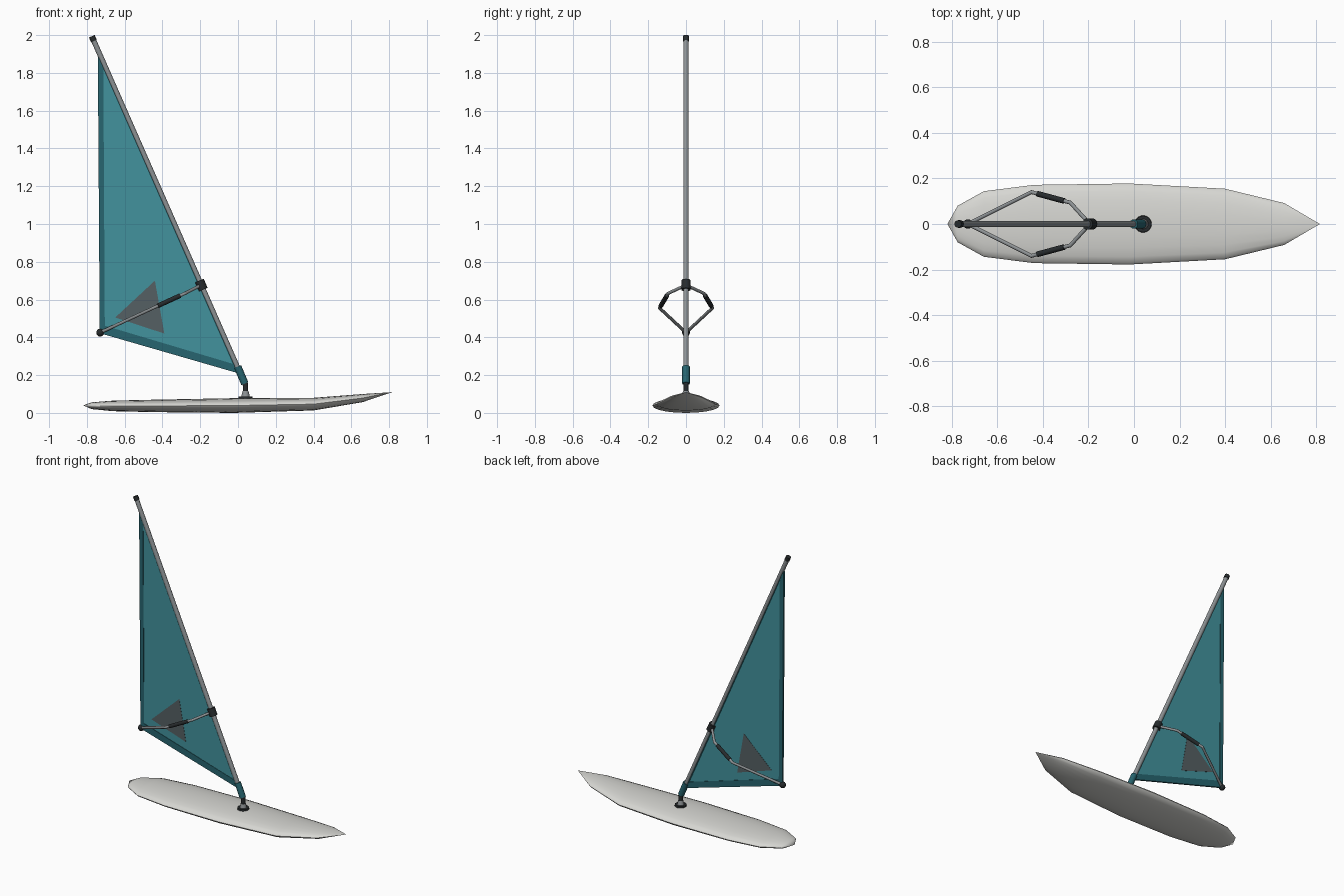
import bpy, bmesh
from math import pi, sin, cos, radians
from mathutils import Vector

if "Cube" in bpy.data.objects:
    bpy.data.objects.remove(bpy.data.objects["Cube"])


def material(name, rgb):
    m = bpy.data.materials.new(name)
    m.diffuse_color = (*rgb, 1)
    m.use_nodes = True
    m.node_tree.nodes["Principled BSDF"].inputs["Base Color"].default_value = m.diffuse_color
    return m


TEAL = material("teal_cloth", (0.055, 0.29, 0.34))
DARK_TEAL = material("dark_teal", (0.02, 0.13, 0.16))
BLACK = material("black_rubber", (0.02, 0.024, 0.026))
WINDOW = material("window_grey", (0.09, 0.115, 0.125))
METAL = material("mast_grey", (0.27, 0.29, 0.30))
HULL = material("board_white", (0.68, 0.68, 0.65))


def finish(name, bm, mat, angle=40):
    bmesh.ops.recalc_face_normals(bm, faces=bm.faces)
    me = bpy.data.meshes.new(name)
    bm.to_mesh(me)
    bm.free()
    ob = bpy.data.objects.new(name, me)
    bpy.context.collection.objects.link(ob)
    me.materials.append(mat)
    bpy.ops.object.select_all(action='DESELECT')
    ob.select_set(True)
    bpy.context.view_layer.objects.active = ob
    bpy.ops.object.shade_smooth_by_angle(angle=radians(angle))
    return ob


def rod(name, a, b, r1, mat, r2=None, sides=16):
    """Cylinder or cone between two points."""
    a, b = Vector(a), Vector(b)
    d = b - a
    bm = bmesh.new()
    bmesh.ops.create_cone(bm, cap_ends=True, segments=sides, radius1=r1,
                          radius2=r1 if r2 is None else r2, depth=d.length)
    bmesh.ops.rotate(bm, verts=bm.verts, matrix=d.to_track_quat('Z', 'Y').to_matrix())
    bmesh.ops.translate(bm, verts=bm.verts, vec=(a + b) / 2)
    return finish(name, bm, mat)


def ball(name, c, r, mat):
    bm = bmesh.new()
    bmesh.ops.create_uvsphere(bm, u_segments=14, v_segments=8, radius=r)
    bmesh.ops.translate(bm, verts=bm.verts, vec=c)
    return finish(name, bm, mat)


def panel(name, pts, thick, mat):
    """Flat polygon in the xz plane, extruded evenly about y = 0."""
    bm = bmesh.new()
    f = bm.faces.new([bm.verts.new((x, -thick / 2, z)) for x, z in pts])
    new = bmesh.ops.extrude_face_region(bm, geom=[f])["geom"]
    bmesh.ops.translate(bm, vec=(0, thick, 0),
                        verts=[v for v in new if isinstance(v, bmesh.types.BMVert)])
    return finish(name, bm, mat)


# Board: elliptical sections (x, half width, bottom z, top z) between two tips
stations = [(-0.775, 0.080, 0.020, 0.056), (-0.66, 0.144, 0.009, 0.065),
            (-0.44, 0.172, 0.004, 0.070), (-0.02, 0.178, 0.0, 0.078),
            (0.40, 0.155, 0.013, 0.080), (0.66, 0.092, 0.057, 0.100)]
N = 20
bm = bmesh.new()
rings = []
for x, w, lo, hi in stations:
    mid, h = (lo + hi) / 2, (hi - lo) / 2
    rings.append([bm.verts.new((x, w * cos(2 * pi * i / N), mid + h * sin(2 * pi * i / N)))
                  for i in range(N)])
for r, s in zip(rings, rings[1:]):
    for i in range(N):
        bm.faces.new((r[i], r[(i + 1) % N], s[(i + 1) % N], s[i]))
for ring, tip in ((rings[0], (-0.82, 0, 0.040)), (rings[-1], (0.817, 0, 0.110))):
    t = bm.verts.new(tip)
    for i in range(N):
        bm.faces.new((ring[i], ring[(i + 1) % N], t))
finish("board", bm, HULL, 50)

# Mast foot: plate, collar, rubber joint and sleeve
rod("mast_plate", (0.04, 0, 0.072), (0.04, 0, 0.088), 0.038, BLACK, 0.036, 24)
rod("mast_collar", (0.04, 0, 0.088), (0.04, 0, 0.115), 0.022, METAL, 0.016)
rod("rubber_joint", (0.04, 0, 0.108), (0.04, 0, 0.152), 0.014, BLACK)
ball("joint_ball", (0.038, 0, 0.152), 0.015, BLACK)
rod("mast_sleeve", (0.036, 0, 0.155), (-0.002, 0, 0.245), 0.020, DARK_TEAL)

# Mast: straight raked tube with end cap and boom clamp
foot, head = Vector((0.0, 0, 0.235)), Vector((-0.774, 0, 1.994))
axis = (head - foot).normalized()
rod("mast", foot, head - axis * 0.02, 0.014, METAL)
rod("mast_cap", head - axis * 0.028, head, 0.0165, BLACK)
clamp = foot + (head - foot) * 0.251
rod("boom_clamp", clamp - axis * 0.026, clamp + axis * 0.026, 0.025, BLACK)

# Sail: cloth, hems and window
panel("sail", [(-0.738, 1.885), (-0.725, 0.43), (-0.005, 0.225), (-0.005, 0.25),
               (-0.725, 1.885)], 0.008, TEAL)
panel("leech_hem", [(-0.742, 1.885), (-0.732, 0.43), (-0.705, 0.43), (-0.713, 1.83)],
      0.014, DARK_TEAL)
panel("foot_hem", [(-0.732, 0.422), (0.008, 0.208), (-0.008, 0.254), (-0.72, 0.466)],
      0.013, DARK_TEAL)
panel("luff_hem", [(-0.741, 1.885), (-0.024, 0.25), (0.0, 0.25), (-0.72, 1.885)],
      0.016, DARK_TEAL)
panel("sail_window", [(-0.65, 0.505), (-0.39, 0.42), (-0.44, 0.70)], 0.011, WINDOW)

# Wishbone boom: one bent tube and grip on each side
clew = Vector((-0.73, 0, 0.425))
ball("clew_fitting", clew, 0.021, BLACK)
for side, label in ((-1, "front"), (1, "back")):
    path = [clew, Vector((-0.45, side * 0.140, 0.555)),
            Vector((-0.28, side * 0.094, 0.633)), clamp]
    for i in range(3):
        rod(f"boom_{label}_{i + 1}", path[i], path[i + 1], 0.0085, METAL, sides=12)
    for i in (1, 2):
        ball(f"boom_bend_{label}_{i}", path[i], 0.0087, METAL)
    rod(f"boom_grip_{label}", path[1].lerp(path[2], 0.15), path[1].lerp(path[2], 0.84),
        0.0125, BLACK, sides=12)
